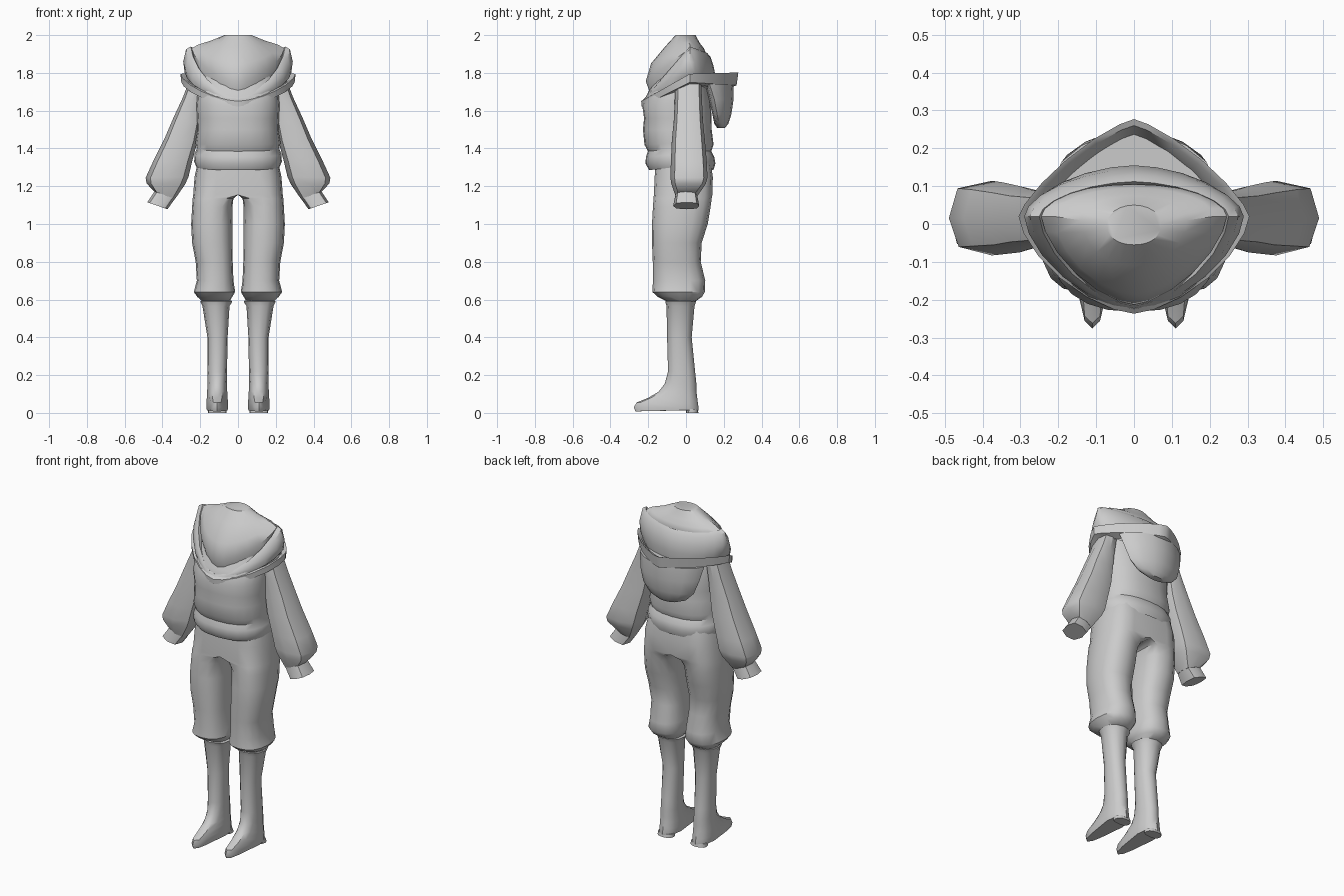
import bpy, bmesh, math


def ring(n, x0, x1, yf, yb, zf, zs=None, zb=None, ys=None,
         pf=1.0, pb=1.0, pin=None, tilt=0.0, taper=0.0):
    """Closed superellipse section; height varies from front to side to back."""
    zs = zf if zs is None else zs
    zb = zf if zb is None else zb
    ys = (yf + yb) / 2 if ys is None else ys

    def power(a, p):
        return 0.0 if abs(a) < 1e-6 else math.copysign(abs(a) ** p, a)

    pts = []
    for i in range(n):
        t = 2 * math.pi * i / n
        c, s = math.cos(t), math.sin(t)
        p = pin if (pin is not None and c < -1e-6) else (pf if s < 0 else pb)
        u, v = power(c, p), power(s, p)
        x = (x0 + x1) / 2 + u * (x1 - x0) / 2 * (1 - taper * max(0, -v))
        y = ys + (v * (ys - yf) if v < 0 else v * (yb - ys))
        z = zs + abs(v) * ((zf if v < 0 else zb) - zs) + tilt * u
        pts.append((x, y, z))
    return pts


def loft(name, rings, mirror=False, caps=True, angle=40, drop_center=False):
    """Skin a stack of sections into one object."""
    bm = bmesh.new()
    rows = [[bm.verts.new(p) for p in r] for r in rings]
    n = len(rows[0])
    for a, b in zip(rows, rows[1:]):
        for i in range(n):
            j = (i + 1) % n
            bm.faces.new((a[i], a[j], b[j], b[i]))
    if caps:
        bm.faces.new(rows[0])
        bm.faces.new(rows[-1])
    bmesh.ops.remove_doubles(bm, verts=bm.verts, dist=1e-4)
    bmesh.ops.recalc_face_normals(bm, faces=bm.faces)
    if drop_center:
        inner = [f for f in bm.faces if all(abs(v.co.x) < 1e-4 for v in f.verts)]
        bmesh.ops.delete(bm, geom=inner, context='FACES')
    me = bpy.data.meshes.new(name)
    bm.to_mesh(me)
    bm.free()
    ob = bpy.data.objects.new(name, me)
    bpy.context.collection.objects.link(ob)
    if mirror:
        ob.modifiers.new("Mirror", 'MIRROR')
    bpy.ops.object.select_all(action='DESELECT')
    ob.select_set(True)
    bpy.context.view_layer.objects.active = ob
    bpy.ops.object.shade_smooth_by_angle(angle=math.radians(angle))
    return ob


# Tunic body with rolled hem: half width, front y, back y, front z, side z
loft("tunic", [ring(24, -w, w, f, b, z, zs, z, pf=.85, pb=.85) for w, f, b, z, zs in [
    (.19, -.16, .12, 1.31, 1.32), (.222, -.195, .145, 1.285, 1.305),
    (.232, -.215, .156, 1.32, 1.33), (.23, -.212, .15, 1.355, 1.37),
    (.218, -.202, .134, 1.385, 1.40), (.225, -.22, .146, 1.42, 1.43),
    (.214, -.228, .136, 1.5, 1.5),
    (.217, -.222, .135, 1.56, 1.56), (.22, -.232, .132, 1.63, 1.63),
    (.215, -.2, .12, 1.7, 1.7), (.2, -.15, .1, 1.78, 1.78)]])

# Sloping neck cover inside the collar
loft("neck_cover", [ring(24, -w, w, f, b, zf, zs, zb, ys=ys, pf=pf) for
                    w, f, ys, b, zf, zs, zb, pf in [
    (.072, -.055, 0, .05, 2.0, 2.0, 2.0, .9),
    (.14, -.11, .01, .075, 1.94, 1.972, 1.955, 1.0),
    (.21, -.185, .02, .095, 1.85, 1.95, 1.93, 1.15),
    (.245, -.213, .02, .105, 1.755, 1.93, 1.905, 1.3),
    (.235, -.185, .02, .1, 1.68, 1.86, 1.86, 1.3)]])

# Draped collar over the shoulders
loft("collar", [ring(24, -w, w, f, b, zf, zs, zb, ys=.02, pf=1.25, pb=1.15) for
                w, f, b, zf, zs, zb in [
    (.225, -.19, .095, 1.655, 1.89, 1.87), (.25, -.216, .112, 1.67, 1.94, 1.905),
    (.275, -.222, .13, 1.663, 1.925, 1.885), (.29, -.226, .145, 1.655, 1.86, 1.84),
    (.282, -.222, .155, 1.65, 1.8, 1.79), (.25, -.2, .14, 1.645, 1.76, 1.7)]], caps=False)

# Hood opening rim, tilted down to a point at the front
loft("hood_rim", [ring(24, -w, w, f, b, zf, zs, zb, ys=.02, pf=1.3, pb=1.55) for
                  w, f, b, zf, zs, zb in [
    (.25, -.2, .22, 1.645, 1.75, 1.7), (.287, -.224, .26, 1.662, 1.785, 1.795),
    (.305, -.237, .277, 1.65, 1.795, 1.802), (.3, -.236, .268, 1.622, 1.75, 1.735),
    (.24, -.195, .235, 1.63, 1.735, 1.72)]], caps=False)

# Hanging hood pouch on the back
loft("hood_pouch", [ring(16, -w, w, f, b, z, ys=ys, pb=1.2) for w, f, ys, b, z in [
    (.21, .1, .125, .25, 1.74), (.195, .12, .15, .252, 1.66), (.168, .14, .165, .24, 1.58),
    (.12, .15, .175, .224, 1.53), (.06, .165, .183, .205, 1.508)]])


# Puffed sleeves and cuffs: outer x, outer z, inner x, inner z, front y, back y
def arm_ring(xo, zo, xi, zi, f, b):
    return ring(8, xi, xo, f, b, (zo + zi) / 2, tilt=(zo - zi) / 2, pf=.75, pb=.65)


loft("sleeve", [arm_ring(*r) for r in [
    (.25, 1.78, .17, 1.75, -.055, .08), (.292, 1.67, .19, 1.63, -.06, .085),
    (.343, 1.56, .2, 1.53, -.065, .09), (.39, 1.45, .214, 1.44, -.075, .1),
    (.45, 1.33, .243, 1.33, -.08, .11), (.489, 1.245, .262, 1.25, -.083, .114),
    (.484, 1.215, .28, 1.21, -.078, .105), (.438, 1.165, .335, 1.13, -.055, .06)]],
    mirror=True)
loft("cuff", [arm_ring(*r) for r in [
    (.437, 1.18, .33, 1.14, -.055, .058), (.48, 1.115, .373, 1.078, -.068, .07)]],
    mirror=True)

# Baggy trousers gathered below the knee: inner x, outer x, front y, back y, z, inner squareness
loft("trousers", [ring(16, xi, xo, f, b, z, pf=.85, pb=.85, pin=p) for
                  xi, xo, f, b, z, p in [
    (0, .212, -.16, .13, 1.33, 0), (0, .23, -.166, .142, 1.25, 0),
    (0, .237, -.17, .14, 1.155, 0), (.024, .24, -.172, .136, 1.135, .45),
    (.03, .243, -.175, .13, 1.09, .75),
    (.03, .248, -.18, .115, 1.0, .8), (.03, .243, -.18, .083, .9, .8),
    (.028, .224, -.176, .078, .8, .8), (.024, .218, -.175, .102, .7, .8),
    (.015, .234, -.178, .1, .64, .8), (.03, .216, -.15, .085, .615, .85),
    (.045, .19, -.1, .05, .59, .85)]], mirror=True, drop_center=True)

# Tall boots: inner x, outer x, front y, back y, front z, side z, back z, toe taper
loft("boot", [ring(12, xi, xo, f, b, zf, zs, zb, ys=ys, taper=tp, pf=pf, pb=.9) for
              xi, xo, f, ys, b, zf, zs, zb, tp, pf in [
    (.045, .185, -.09, -.03, .04, .6, .6, .6, 0, .9),
    (.03, .2, -.11, -.03, .053, .59, .59, .59, 0, .9),
    (.045, .188, -.103, -.03, .045, .565, .565, .565, 0, .9),
    (.055, .162, -.1, -.035, .03, .4, .4, .4, 0, .9),
    (.058, .162, -.095, -.03, .048, .22, .22, .22, 0, .9),
    (.058, .162, -.112, -.03, .055, .155, .155, .155, .15, .85),
    (.057, .163, -.145, -.03, .055, .112, .115, .12, .2, .8),
    (.055, .165, -.2, -.03, .058, .08, .085, .09, .3, .7),
    (.053, .167, -.262, -.035, .063, .055, .05, .05, .5, .6),
    (.053, .167, -.276, -.035, .067, .03, .028, .025, .5, .6),
    (.055, .165, -.268, -.035, .067, .008, .014, .014, .5, .6)]], mirror=True)
loft("boot_heel", [ring(12, .06, .16, .0, .062, .02, pf=.7, pb=.9),
                   ring(12, .06, .16, .0, .066, 0, pf=.7, pb=.9)], mirror=True)
